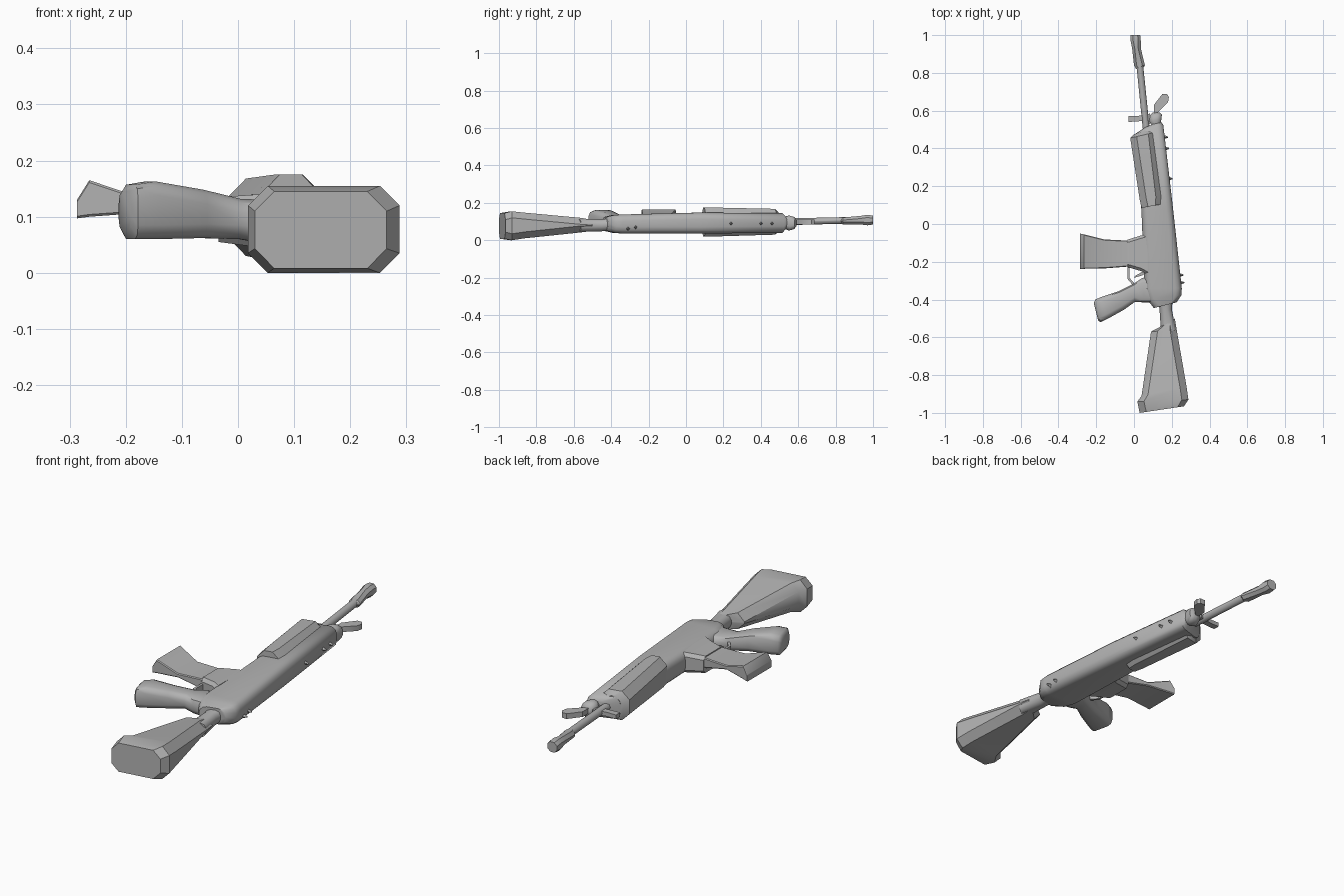
import bpy, bmesh, math
from mathutils import Vector

metal = bpy.data.materials.new("mid grey")
metal.diffuse_color = (0.45, 0.45, 0.45, 1)


def finish(name, bm, angle=35):
    bmesh.ops.recalc_face_normals(bm, faces=bm.faces)
    me = bpy.data.meshes.new(name)
    bm.to_mesh(me)
    bm.free()
    me.materials.append(metal)
    ob = bpy.data.objects.new(name, me)
    bpy.context.collection.objects.link(ob)
    bpy.ops.object.select_all(action='DESELECT')
    ob.select_set(True)
    bpy.context.view_layer.objects.active = ob
    bpy.ops.object.shade_smooth_by_angle(angle=math.radians(angle))
    return ob


def loft(name, sections, radius=0.02, seg=1, angle=35):
    """Skin upright sections: (ax, ay, bx, by, z0, z1) with rounded corners."""
    bm = bmesh.new()
    rings = []
    for ax, ay, bx, by, z0, z1 in sections:
        a, b = Vector((ax, ay)), Vector((bx, by))
        w, h = (b - a).length, z1 - z0
        d = (b - a) / w
        r = min(radius, 0.48 * w, 0.48 * h)
        ring = []
        for k, (cu, cz) in enumerate(((w - r, z1 - r), (r, z1 - r),
                                      (r, z0 + r), (w - r, z0 + r))):
            for s in range(seg + 1):
                t = math.pi / 2 * (k + s / seg)
                p = a + d * (cu + r * math.cos(t))
                ring.append(bm.verts.new((p.x, p.y, cz + r * math.sin(t))))
        rings.append(ring)
    n = len(rings[0])
    for r0, r1 in zip(rings, rings[1:]):
        for i in range(n):
            j = (i + 1) % n
            bm.faces.new((r0[i], r0[j], r1[j], r1[i]))
    bm.faces.new(rings[0])
    bm.faces.new(rings[-1])
    return finish(name, bm, angle)


def plate(name, outline, z0, z1):
    """Flat outline in x, y raised from z0 to z1."""
    bm = bmesh.new()
    f = bm.faces.new([bm.verts.new((x, y, z0)) for x, y in outline])
    top = bmesh.ops.extrude_face_region(bm, geom=[f])
    for v in top["geom"]:
        if isinstance(v, bmesh.types.BMVert):
            v.co.z = z1
    return finish(name, bm)


# Main body with rounded long edges and tapered ends
loft("receiver", [
    (0.055, 0.51, 0.140, 0.545, 0.065, 0.125),
    (0.010, 0.48, 0.155, 0.525, 0.040, 0.145),
    (0.040, 0.06, 0.207, 0.08, 0.036, 0.148),
    (0.055, -0.34, 0.253, -0.34, 0.036, 0.138),
    (0.070, -0.40, 0.252, -0.375, 0.040, 0.135),
    (0.105, -0.445, 0.225, -0.415, 0.050, 0.125)], 0.035, 3, 50)

# Thicker handguard on the lower front
loft("handguard", [
    (0.000, 0.475, 0.085, 0.505, 0.045, 0.150),
    (-0.020, 0.455, 0.110, 0.485, 0.030, 0.168),
    (0.030, 0.13, 0.150, 0.15, 0.020, 0.175),
    (0.040, 0.085, 0.148, 0.105, 0.020, 0.175)], 0.035)

# Magazine well and flared magazine
loft("magazine_well", [
    (0.075, -0.05, 0.075, -0.27, 0.045, 0.140),
    (0.040, -0.06, 0.040, -0.25, 0.045, 0.140),
    (-0.035, -0.083, -0.035, -0.228, 0.055, 0.135)], 0.015)
loft("magazine", [
    (-0.025, -0.088, -0.025, -0.225, 0.080, 0.130),
    (-0.155, -0.082, -0.155, -0.235, 0.108, 0.128),
    (-0.265, -0.055, -0.265, -0.237, 0.100, 0.165),
    (-0.287, -0.050, -0.287, -0.237, 0.097, 0.130)], 0.004)

# Pistol grip
loft("pistol_grip", [
    (0.090, -0.28, 0.090, -0.415, 0.050, 0.130),
    (0.045, -0.285, 0.050, -0.415, 0.052, 0.130),
    (0.000, -0.315, 0.005, -0.412, 0.060, 0.132),
    (-0.080, -0.355, -0.055, -0.455, 0.062, 0.148),
    (-0.170, -0.385, -0.142, -0.503, 0.060, 0.163),
    (-0.205, -0.400, -0.178, -0.520, 0.060, 0.157),
    (-0.213, -0.420, -0.190, -0.510, 0.075, 0.145)], 0.025, 2, 45)

# Trigger guard and trigger
plate("trigger_guard", [(-0.035, -0.22), (-0.035, -0.29), (-0.005, -0.325),
                        (0.005, -0.318), (-0.024, -0.285), (-0.024, -0.22)], 0.08, 0.11)
plate("trigger", [(0.05, -0.25), (0.005, -0.275), (0.0, -0.285), (0.05, -0.27)],
      0.088, 0.102)

# Stock: slim neck, then a wedge widening to the butt
loft("stock_neck", [
    (0.125, -0.40, 0.205, -0.40, 0.055, 0.120),
    (0.135, -0.45, 0.200, -0.45, 0.048, 0.112),
    (0.145, -0.60, 0.222, -0.56, 0.045, 0.115)], 0.025, 2, 50)
loft("stock", [
    (0.140, -0.545, 0.216, -0.50, 0.048, 0.112),
    (0.090, -0.570, 0.226, -0.56, 0.042, 0.120),
    (0.040, -0.910, 0.278, -0.86, 0.010, 0.148),
    (0.018, -0.940, 0.288, -0.93, 0.000, 0.155),
    (0.030, -1.000, 0.265, -0.965, 0.008, 0.145)], 0.035)

# Barrel and muzzle
loft("barrel", [
    (0.047, 0.50, 0.083, 0.505, 0.080, 0.116),
    (0.007, 0.90, 0.042, 0.904, 0.090, 0.125)], 0.018, 2, 50)
loft("muzzle", [
    (0.012, 0.82, 0.045, 0.822, 0.090, 0.120),
    (0.000, 0.84, 0.058, 0.84, 0.085, 0.122),
    (-0.010, 0.93, 0.036, 0.93, 0.085, 0.130),
    (-0.018, 0.97, 0.036, 0.97, 0.080, 0.136),
    (-0.018, 1.00, 0.033, 1.00, 0.084, 0.132)], 0.014)

# Gas block knob, raised front sight and small lower lug
loft("gas_block", [
    (0.095, 0.52, 0.140, 0.52, 0.065, 0.125),
    (0.080, 0.545, 0.145, 0.555, 0.052, 0.132),
    (0.085, 0.575, 0.148, 0.58, 0.060, 0.125),
    (0.100, 0.590, 0.135, 0.59, 0.075, 0.110)], 0.022, 2, 50)
plate("front_sight", [(0.105, 0.58), (0.105, 0.63), (0.150, 0.688), (0.175, 0.688),
                      (0.185, 0.672), (0.180, 0.645), (0.125, 0.59)], 0.085, 0.110)
plate("lower_lug", [(-0.030, 0.54), (-0.030, 0.572), (0.020, 0.572),
                    (0.085, 0.585), (0.085, 0.53), (0.040, 0.545)], 0.088, 0.108)

# Small pegs along the upper edge of the body
for i, (y, z) in enumerate(((0.46, 0.09), (0.40, 0.09), (0.24, 0.09),
                            (-0.27, 0.07), (-0.31, 0.062))):
    bm = bmesh.new()
    bmesh.ops.create_cone(bm, segments=4, radius1=0.014, radius2=0.003,
                          depth=0.03, cap_ends=True)
    for v in bm.verts:
        v.co = Vector((0.157 + (0.53 - y) * 0.112 + v.co.z, y + v.co.y, z + v.co.x))
    finish("top_peg_%d" % (i + 1), bm)
